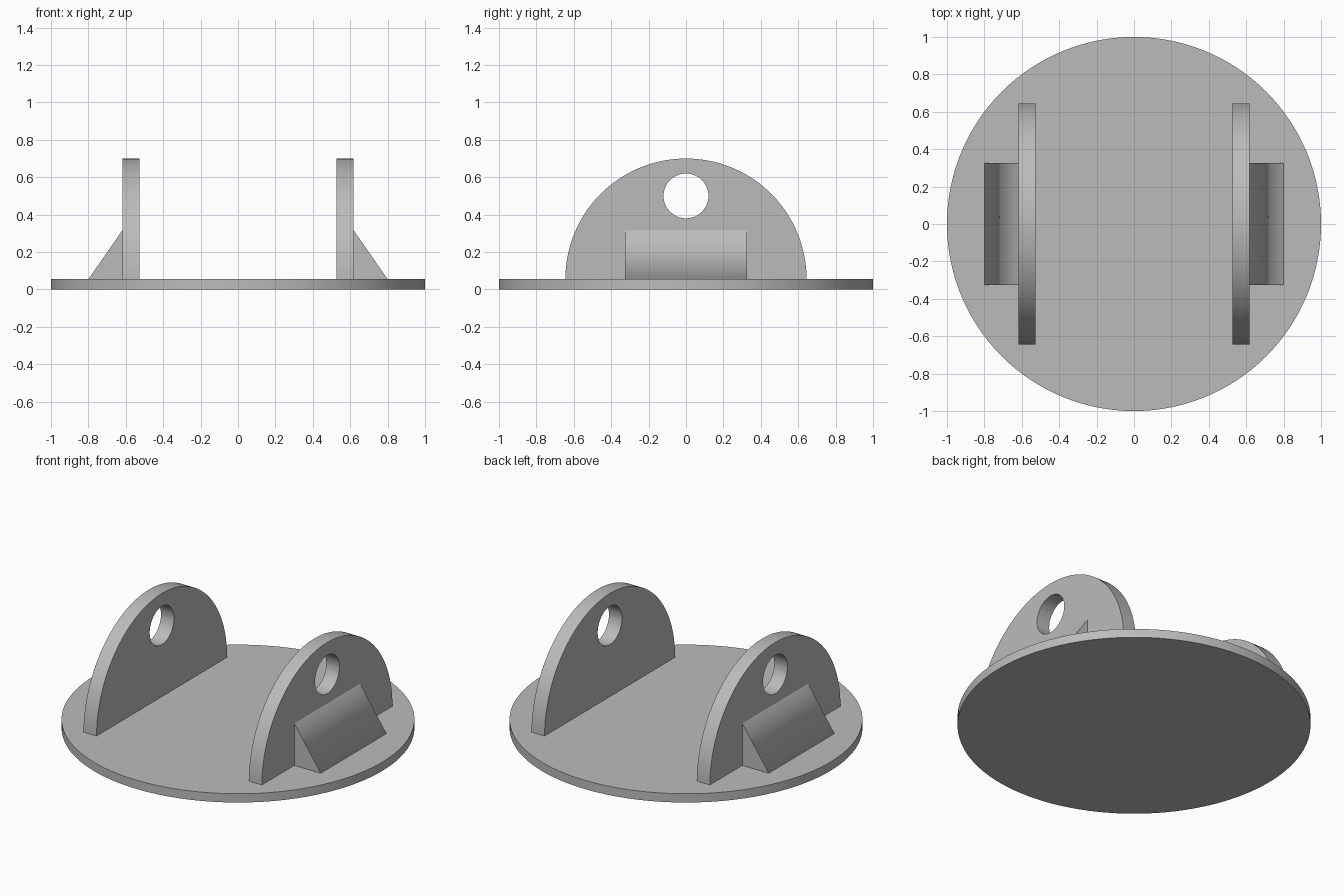
import bpy
import bmesh
from math import sin, cos, pi, radians
from mathutils import Vector

cube = bpy.data.objects.get("Cube")
if cube:
    bpy.data.objects.remove(cube, do_unlink=True)

BASE_TOP = 0.055
LUG_INNER, LUG_OUTER = 0.527, 0.617

# Single plain grey
GREY = (0.5, 0.5, 0.5, 1)
grey = bpy.data.materials.new("plain grey")
grey.use_nodes = True
grey.diffuse_color = GREY
grey.node_tree.nodes["Principled BSDF"].inputs["Base Color"].default_value = GREY


def finish(obj):
    obj.data.materials.append(grey)
    bpy.ops.object.select_all(action="DESELECT")
    obj.select_set(True)
    bpy.context.view_layer.objects.active = obj
    bpy.ops.object.shade_smooth_by_angle(angle=radians(30))


def arc(radius, z, start, end, count, closed=False):
    """Points on an arc in the y-z plane."""
    steps = count if closed else count - 1
    angles = [start + (end - start) * i / steps for i in range(count)]
    return [(radius * cos(a), z + radius * sin(a)) for a in angles]


def plate(name, loops, x0, x1):
    """Fill y-z loops (outline first, then holes) and extrude from x0 to x1."""
    bm = bmesh.new()
    for loop in loops:
        verts = [bm.verts.new((x0, y, z)) for y, z in loop]
        for i, v in enumerate(verts):
            bm.edges.new((v, verts[i - 1]))
    bmesh.ops.triangle_fill(bm, edges=bm.edges[:], use_beauty=True)
    ext = bmesh.ops.extrude_face_region(bm, geom=bm.faces[:], use_keep_orig=True)
    moved = [g for g in ext["geom"] if isinstance(g, bmesh.types.BMVert)]
    bmesh.ops.translate(bm, verts=moved, vec=Vector((x1 - x0, 0, 0)))
    bmesh.ops.recalc_face_normals(bm, faces=bm.faces[:])
    mesh = bpy.data.meshes.new(name)
    bm.to_mesh(mesh)
    bm.free()
    obj = bpy.data.objects.new(name, mesh)
    bpy.context.collection.objects.link(obj)
    finish(obj)
    return obj


# Round base plate
bpy.ops.mesh.primitive_cylinder_add(
    vertices=128, radius=1, depth=BASE_TOP, location=(0, 0, BASE_TOP / 2))
base = bpy.context.object
base.name = "base_plate"
finish(base)

for side, s in (("left", 1), ("right", -1)):
    # Half-round lug with a pin hole
    outline = arc(0.645, BASE_TOP, 0, pi, 65)
    hole = arc(0.12, 0.5, 0, 2 * pi, 48, closed=True)
    plate(side + "_lug", [outline, hole], s * LUG_INNER, s * LUG_OUTER)

    # Sloped gusset: a block whose outer top edge is dropped to the base
    bottom, top = BASE_TOP, 0.318
    block = [(-0.325, bottom), (0.325, bottom), (0.325, top), (-0.325, top)]
    gusset = plate(side + "_gusset", [block], s * LUG_OUTER, s * 0.8)
    bm = bmesh.new()
    bm.from_mesh(gusset.data)
    for v in bm.verts:
        if abs(v.co.x) > 0.7:
            v.co.z = bottom
    bmesh.ops.remove_doubles(bm, verts=bm.verts[:], dist=0.001)
    bmesh.ops.recalc_face_normals(bm, faces=bm.faces[:])
    bm.to_mesh(gusset.data)
    bm.free()
